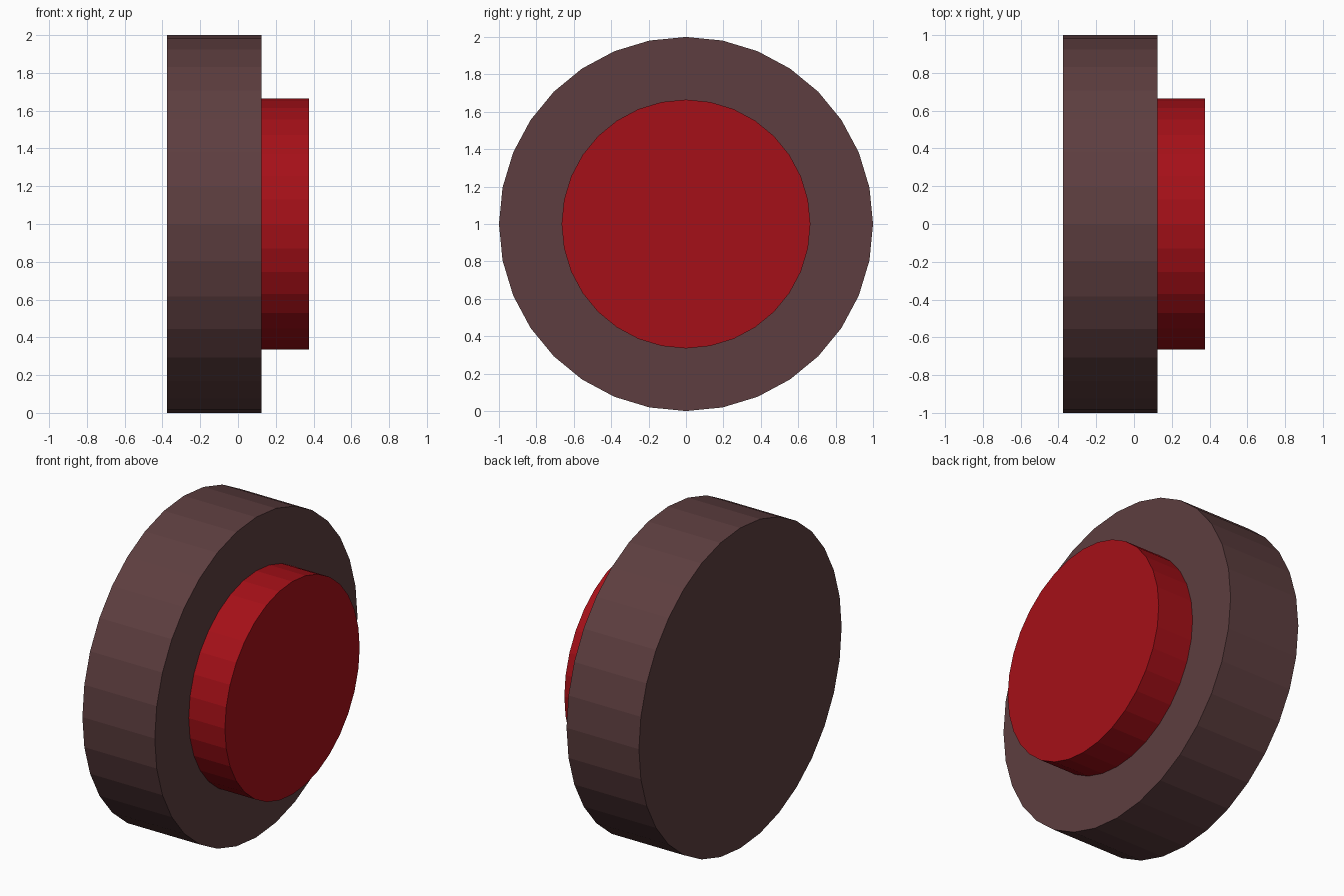
import bpy
import math

if "Cube" in bpy.data.objects:
    bpy.data.objects.remove(bpy.data.objects["Cube"])


def material(name, rgb):
    mat = bpy.data.materials.new(name)
    mat.diffuse_color = (*rgb, 1.0)
    mat.use_nodes = True
    mat.node_tree.nodes["Principled BSDF"].inputs["Base Color"].default_value = mat.diffuse_color
    return mat


def disc(name, radius, x0, x1, mat, sides=32):
    """Flat-shaded cylinder lying along x, centred at z = 1."""
    bpy.ops.mesh.primitive_cylinder_add(
        vertices=sides, radius=radius, depth=x1 - x0,
        location=((x0 + x1) / 2, 0, 1), rotation=(0, math.pi / 2, 0))
    obj = bpy.context.object
    obj.name = name
    bpy.ops.object.transform_apply(location=False, rotation=True, scale=True)
    obj.data.materials.append(mat)
    return obj


# Wide dark tyre
disc("tyre", 1.0, -0.375, 0.125, material("dark_brown", (0.11, 0.048, 0.05)))

# Red hub on the outer side, seated slightly into the tyre
disc("hub", 0.665, 0.105, 0.375, material("red", (0.376, 0.005, 0.009)))
